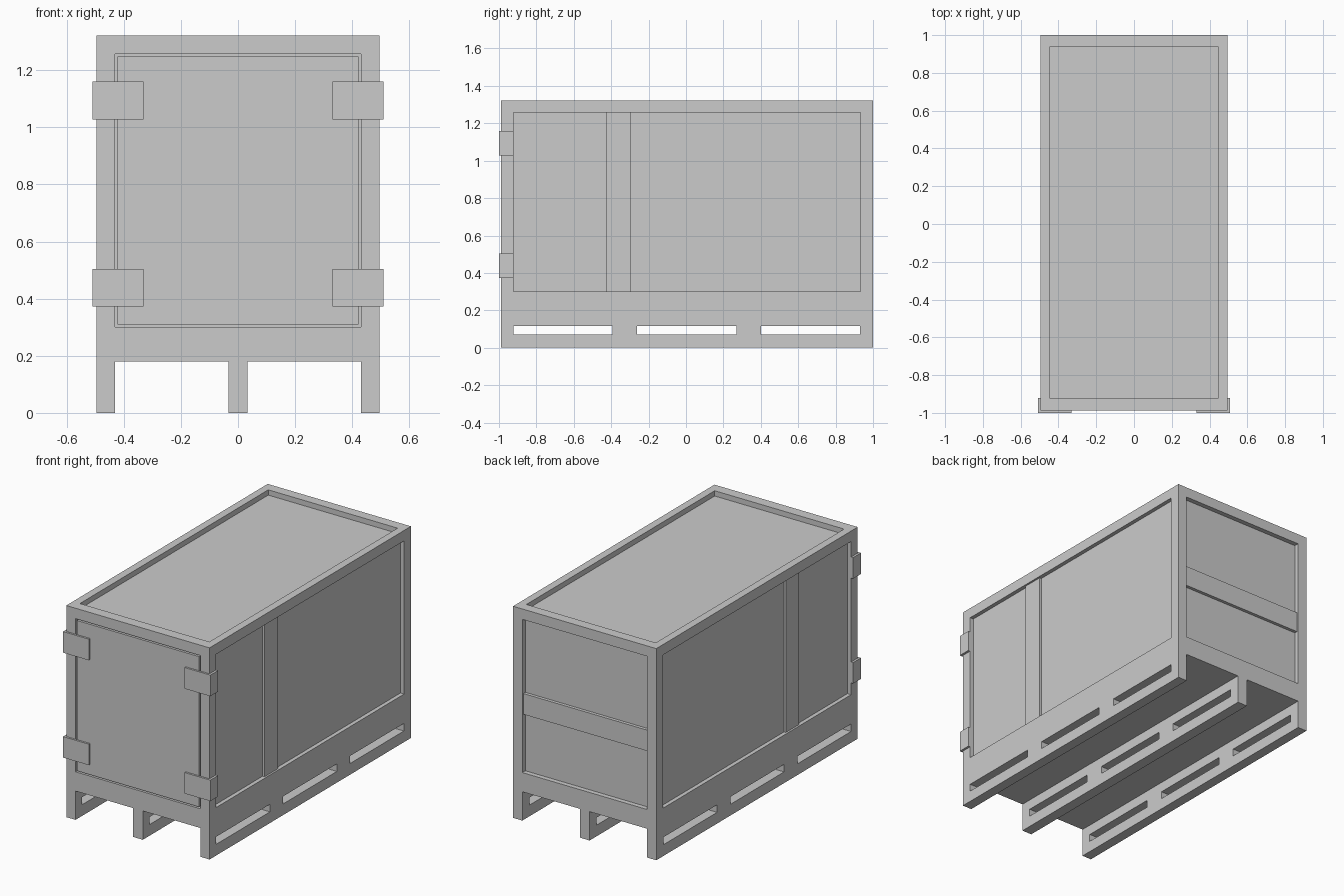
import bpy, bmesh

if "Cube" in bpy.data.objects:
    bpy.data.objects.remove(bpy.data.objects["Cube"])

X, Y0, Y1, Z = 0.495, -0.988, 1.0, 1.322      # crate extents
LO, HI = 0.30, 1.257                          # panel bottom and top
SIDE, BACK, TOP = 0.025, 0.03, 0.033          # recess depths


def boxes(name, specs):
    """One object made of boxes given as (x0, x1, y0, y1, z0, z1)."""
    bm = bmesh.new()
    for x0, x1, y0, y1, z0, z1 in specs:
        verts = bmesh.ops.create_cube(bm, size=1)["verts"]
        for v in verts:
            v.co = (x1 if v.co.x > 0 else x0,
                    y1 if v.co.y > 0 else y0,
                    z1 if v.co.z > 0 else z0)
    mesh = bpy.data.meshes.new(name)
    bm.to_mesh(mesh)
    bm.free()
    ob = bpy.data.objects.new(name, mesh)
    bpy.context.collection.objects.link(ob)
    return ob


def cut(target, name, specs):
    """Subtract boxes from the target and remove the cutter."""
    cutter = boxes(name, specs)
    cutter.hide_render = True
    mod = target.modifiers.new(name, "BOOLEAN")
    mod.operation, mod.solver, mod.object = "DIFFERENCE", "EXACT", cutter
    deps = bpy.context.evaluated_depsgraph_get()
    mesh = bpy.data.meshes.new_from_object(target.evaluated_get(deps))
    target.modifiers.clear()
    target.data = mesh
    bpy.data.objects.remove(cutter)


# Crate shell with skids: solid block, then openings cut out
shell = boxes("crate_shell", [(-X, X, Y0, Y1, 0, Z)])

# Forklift channels between the three skids
cut(shell, "channel_cutter", [(-0.431, -0.034, -1.1, 1.1, -0.1, 0.18),
                              (0.034, 0.431, -1.1, 1.1, -0.1, 0.18)])

# Slots through the skids
cut(shell, "slot_cutter", [(-1, 1, y, y + 0.53, 0.07, 0.117)
                           for y in (-0.922, -0.261, 0.40)])

# Panel recesses on both sides, back, front and top
cut(shell, "recess_cutter", [
    (X - SIDE, 1, -0.922, 0.932, LO, HI),
    (-1, -X + SIDE, -0.922, 0.932, LO, HI),
    (-0.431, 0.431, Y1 - BACK, 1.2, LO, HI),
    (-0.431, 0.431, -1.2, Y0 + 0.03, LO, HI),
    (-0.447, 0.447, -0.922, 0.937, Z - TOP, 1.5)])

# Front door, leaving a thin groove around it
boxes("front_door", [(-0.422, 0.422, Y0, Y0 + 0.035, LO + 0.009, HI - 0.009)])

# Vertical side ribs and the horizontal back rail
for side, s in (("left", -1), ("right", 1)):
    xs = sorted((s * (X - SIDE - 0.005), s * (X - SIDE + 0.013)))
    boxes(side + "_rib", [(*xs, -0.427, -0.295, LO, HI)])
boxes("back_rail", [(-0.431, 0.431, Y1 - BACK - 0.005, Y1 - 0.01, 0.66, 0.79)])


# Hinges: L-shaped plates wrapped round the front corners
def hinge(name, s, z0, z1):
    profile = [(0.331, -1.0), (0.509, -1.0), (0.509, -0.922),
               (X, -0.922), (X, Y0), (0.331, Y0)]
    bm = bmesh.new()
    face = bm.faces.new([bm.verts.new((s * x, y, z0)) for x, y in profile])
    ext = bmesh.ops.extrude_face_region(bm, geom=[face], use_keep_orig=True)
    for g in ext["geom"]:
        if isinstance(g, bmesh.types.BMVert):
            g.co.z = z1
    bmesh.ops.recalc_face_normals(bm, faces=bm.faces)
    mesh = bpy.data.meshes.new(name)
    bm.to_mesh(mesh)
    bm.free()
    bpy.context.collection.objects.link(bpy.data.objects.new(name, mesh))


for side, s in (("left", -1), ("right", 1)):
    hinge(side + "_lower_hinge", s, 0.373, 0.504)
    hinge(side + "_upper_hinge", s, 1.028, 1.16)
